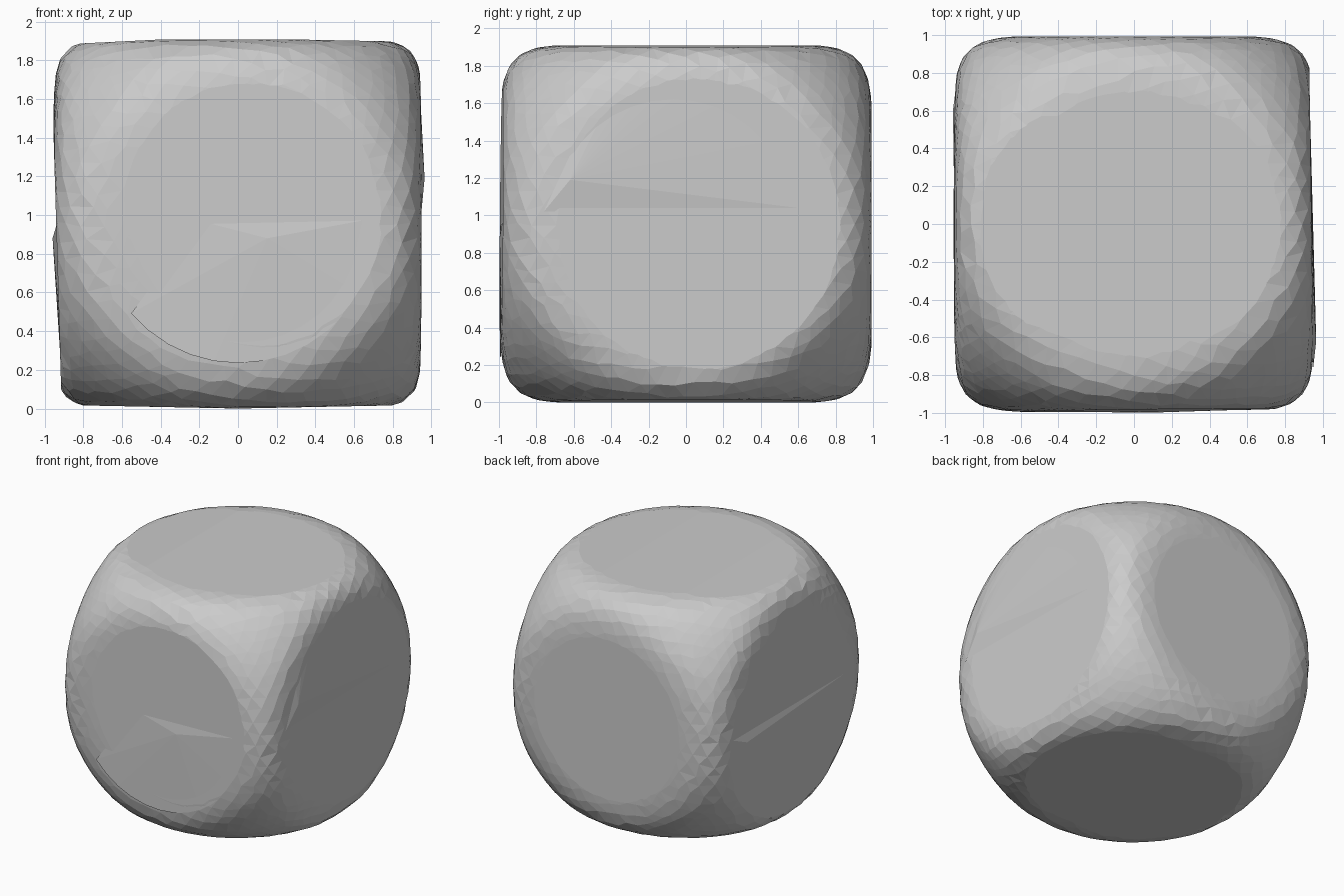
import bpy
import bmesh
import random
from math import sin, cos, radians
from mathutils import Vector

random.seed(4)
MID = 0.955      # height of the block's centre
BALL = 1.285     # radius that rounds the corners
SOFT = 24        # higher means tighter blends between flats and corners
HALF = Vector((0.955, 0.998, 0.96))

old = bpy.data.objects.get("Cube")
if old:
    bpy.data.objects.remove(old)

grey = bpy.data.materials.new("stone_grey")
grey.use_nodes = True
colour = (0.6, 0.6, 0.6, 1)
grey.diffuse_color = colour
grey.node_tree.nodes["Principled BSDF"].inputs["Base Color"].default_value = colour


def finish(bm, name):
    bmesh.ops.recalc_face_normals(bm, faces=bm.faces)
    mesh = bpy.data.meshes.new(name)
    bm.to_mesh(mesh)
    bm.free()
    mesh.materials.append(grey)
    obj = bpy.data.objects.new(name, mesh)
    bpy.context.collection.objects.link(obj)


# Slightly tilted side planes: points at (sideways u, height z), lifted outward
def on_left(u, z, lift=0):
    return Vector((0.94 - 0.014 * u + lift, u, z))


def on_right(u, z, lift=0):
    return Vector((-0.94 - 0.03 * (z - MID) - lift, u, z))


def on_front(u, z, lift=0):
    return Vector((u, -0.988 + 0.012 * u + 0.008 * (z - MID) - lift, z))


def tilted_plane(place):
    a, b, c = place(0, MID), place(1, MID), place(0, MID + 1)
    normal = (b - a).cross(c - a)
    if normal.dot(a - Vector((0, 0, MID))) < 0:
        normal = -normal
    return a, normal


# Softly blended meeting of a box and a ball, along one direction
def block_radius(d):
    total = (1 / BALL) ** SOFT
    for part, half in zip(d, HALF):
        total += abs(part / half) ** SOFT
    return total ** (-1 / SOFT)


# Rounded block: uneven facets, cut flat on every side
bm = bmesh.new()
bmesh.ops.create_icosphere(bm, subdivisions=5, radius=1)
for v in bm.verts:
    shift = Vector([random.uniform(-0.014, 0.014) for _ in range(3)])
    d = (v.co + shift).normalized()
    v.co = d * block_radius(d) + Vector((0, 0, MID))

planes = [tilted_plane(p) for p in (on_left, on_right, on_front)]
planes += [
    (Vector((0, 0.992, MID)), Vector((0, 1, 0))),
    (Vector((0, 0, 1.908)), Vector((0, 0, 1))),
    (Vector((-0.4, 0, 1.908)), Vector((-0.05, 0, 1))),
    (Vector((0.3, 0, 1.908)), Vector((0.02, 0, 1))),
    (Vector((0, 0, 0)), Vector((0.02, 0, -1))),
    (Vector((0, 0, 0)), Vector((-0.02, 0, -1))),
]
for point, normal in planes:
    cut = bmesh.ops.bisect_plane(
        bm, geom=bm.verts[:] + bm.edges[:] + bm.faces[:], dist=1e-5,
        plane_co=point, plane_no=normal.normalized(), clear_outer=True)
    rim = [e for e in cut["geom_cut"] if isinstance(e, bmesh.types.BMEdge)]
    bmesh.ops.holes_fill(bm, edges=[e for e in rim if e.is_boundary], sides=0)
finish(bm, "rounded_block")


# Shallow broken ledges: a proud tip fading out to an arc on the flat side
def ledge(name, place, ends, tip, lift, way, start=20, stop=160):
    bm = bmesh.new()
    points = [place(u, z, -0.002) for u, z in ends] + [place(*tip, lift)]
    for angle in range(start, stop + 1, 10):
        a = radians(angle)
        points.append(place(0.72 * cos(a), MID + way * 0.72 * sin(a), -0.002))
    for p in points:
        bm.verts.new(p)
    bmesh.ops.convex_hull(bm, input=bm.verts[:])
    finish(bm, name)


ledge("left_ledge", on_left, [(-0.76, 1.02), (0.76, 1.02)], (-0.62, 1.19), 0.016, 1)
ledge("right_ledge", on_right, [(-0.76, 0.95), (0.76, 0.95)], (0.6, 0.88), 0.021, -1)
ledge("front_ledge", on_front, [(-0.2, 0.97), (0.74, 0.99)], (0.15, 0.88), 0.01, -1, 20, 140)
